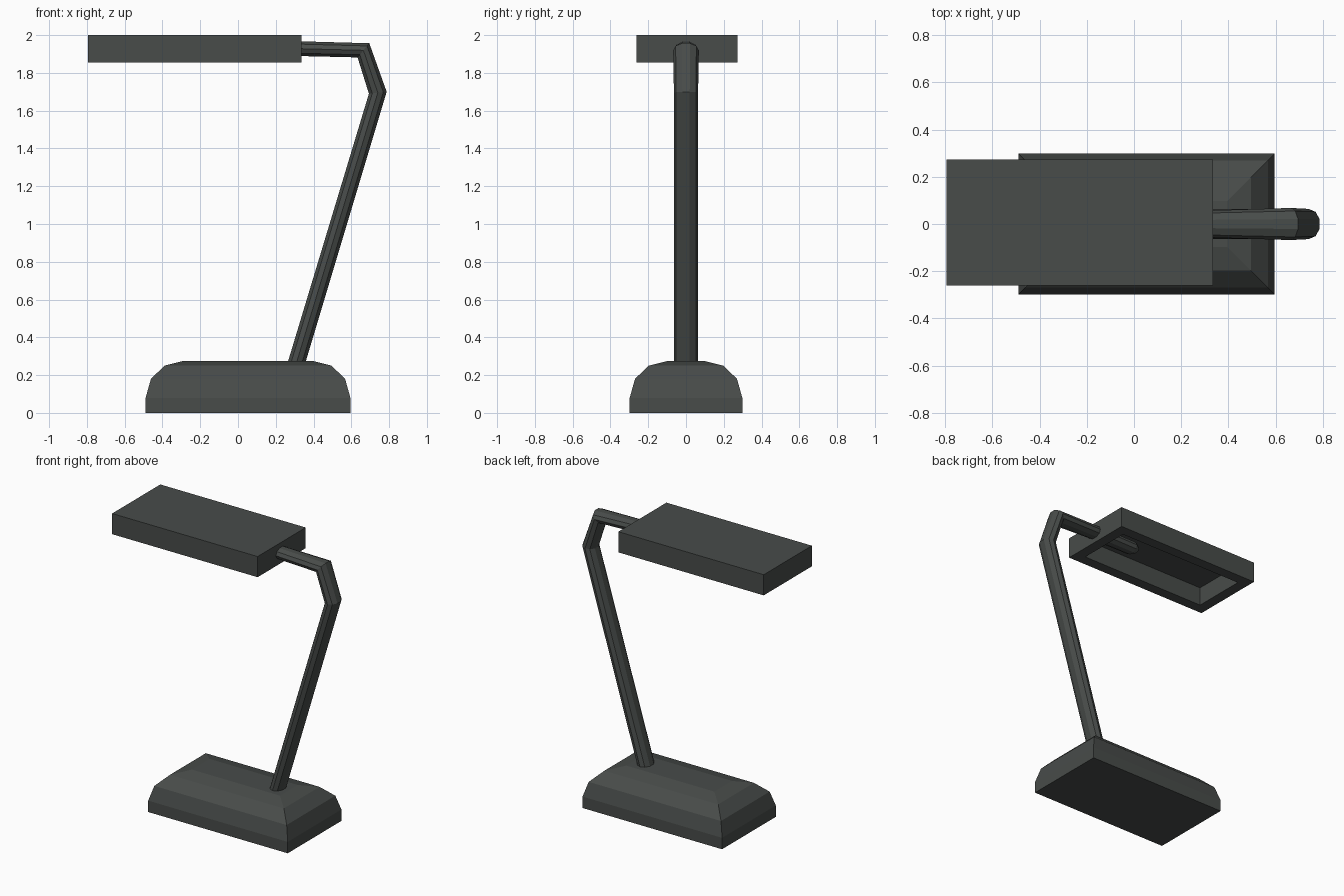
import bpy, bmesh, math
from mathutils import Vector

if "Cube" in bpy.data.objects:
    bpy.data.objects.remove(bpy.data.objects["Cube"])

dark = bpy.data.materials.new("dark_grey")
dark.diffuse_color = (0.065, 0.072, 0.068, 1)
dark.use_nodes = True
dark.node_tree.nodes["Principled BSDF"].inputs["Base Color"].default_value = dark.diffuse_color


def loft(name, rings):
    """Skin a list of equal-length point rings and cap both ends."""
    bm = bmesh.new()
    loops = [[bm.verts.new(p) for p in ring] for ring in rings]
    n = len(loops[0])
    for a, b in zip(loops, loops[1:]):
        for i in range(n):
            j = (i + 1) % n
            bm.faces.new((a[i], a[j], b[j], b[i]))
    bm.faces.new(loops[0][::-1])
    bm.faces.new(loops[-1])
    bmesh.ops.recalc_face_normals(bm, faces=bm.faces)
    mesh = bpy.data.meshes.new(name)
    bm.to_mesh(mesh)
    bm.free()
    mesh.materials.append(dark)
    obj = bpy.data.objects.new(name, mesh)
    bpy.context.collection.objects.link(obj)
    return obj


def rect(cx, cy, hx, hy, z):
    return [(cx + sx * hx, cy + sy * hy, z)
            for sx, sy in ((-1, -1), (1, -1), (1, 1), (-1, 1))]


# Weighted base with a stepped, rounded top
loft("base", [rect(0.053, 0, 0.542 - d, 0.298 - d, z)
              for d, z in ((0, 0), (0, 0.08), (0.028, 0.18), (0.1, 0.25), (0.2, 0.275))])

# Lamp head: box with a rectangular recess in its underside
HX, HY, RIM = 0.565, 0.267, 0.075
loft("lamp_head", [
    rect(-0.23, 0.006, HX - RIM, HY - RIM, 1.985),
    rect(-0.23, 0.006, HX - RIM, HY - RIM, 1.855),
    rect(-0.23, 0.006, HX, HY, 1.855),
    rect(-0.23, 0.006, HX, HY, 2.0),
])

# Bent arm: outer (x, z), inner (x, z) and half width in y for each section
sections = [
    ((0.337, 0.20), (0.243, 0.20), 0.064),
    ((0.787, 1.70), (0.693, 1.69), 0.064),
    ((0.695, 1.957), (0.633, 1.882), 0.068),
    ((0.335, 1.967), (0.335, 1.889), 0.058),
    ((0.02, 1.967), (0.02, 1.889), 0.055),
    ((-0.02, 1.948), (-0.02, 1.908), 0.028),
]
SIDES = 10
rings = []
for outer, inner, wy in sections:
    o, i = Vector((outer[0], 0, outer[1])), Vector((inner[0], 0, inner[1]))
    mid, half = (o + i) / 2, (o - i) / 2 / math.cos(math.pi / SIDES)
    angles = [2 * math.pi * (k + 0.5) / SIDES for k in range(SIDES)]
    rings.append([mid + half * math.cos(a) + Vector((0, wy * math.sin(a), 0))
                  for a in angles])
loft("arm", rings)
